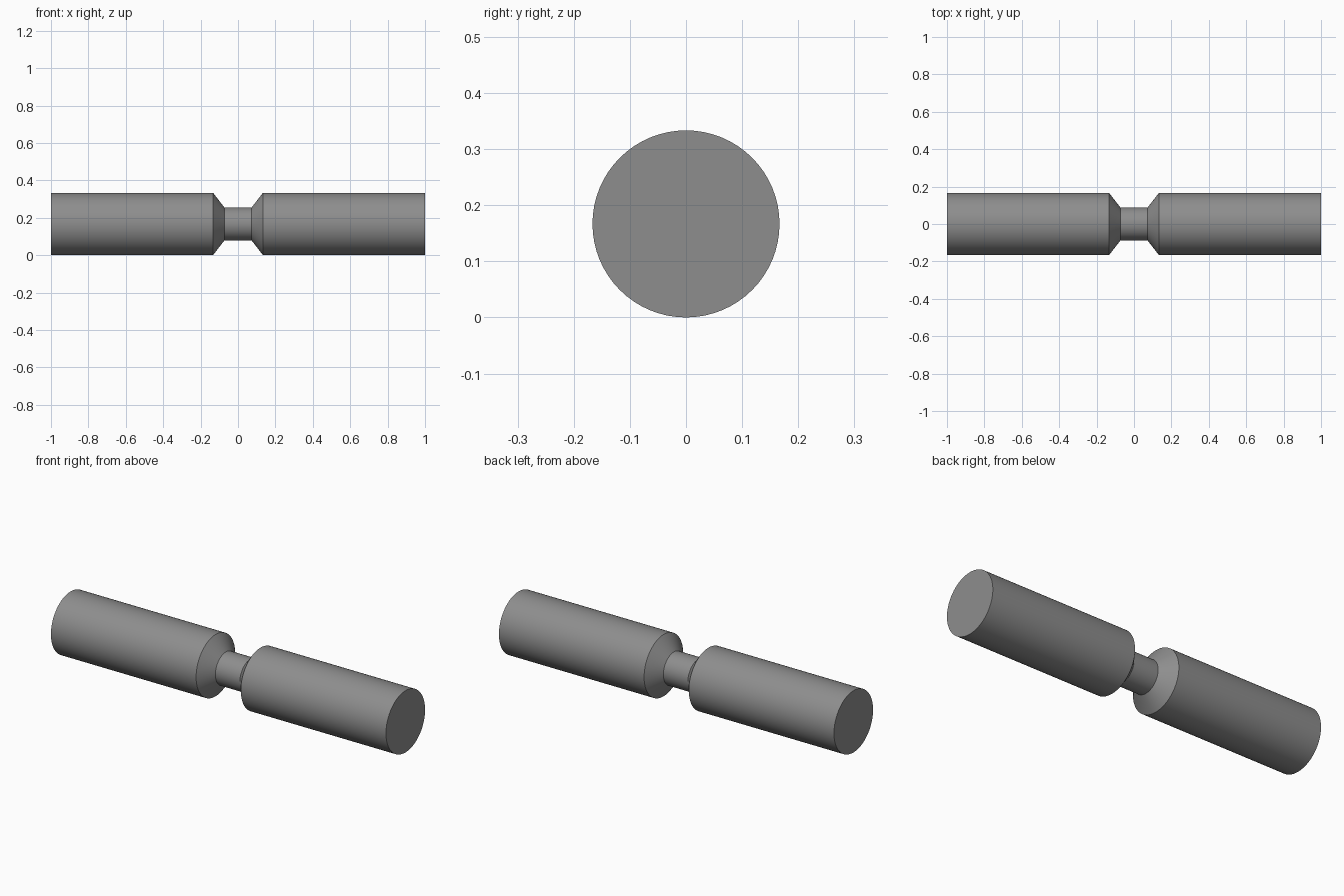
import bpy, bmesh, math

if "Cube" in bpy.data.objects:
    bpy.data.objects.remove(bpy.data.objects["Cube"])

SEGMENTS = 64
R_BODY, R_NECK = 0.1667, 0.0885
X_END, X_SHOULDER, X_NECK = 1.0, 0.1335, 0.073

# Half profile (x, radius), mirrored to give the full turned bar
half = [(X_NECK, R_NECK), (X_SHOULDER, R_BODY), (X_END, R_BODY)]
profile = [(-x, r) for x, r in reversed(half)] + half

# Rings around the x axis, skinned and capped
bm = bmesh.new()
rings = []
for x, r in profile:
    rings.append([bm.verts.new((x,
                                r * math.cos(2 * math.pi * i / SEGMENTS),
                                R_BODY + r * math.sin(2 * math.pi * i / SEGMENTS)))
                  for i in range(SEGMENTS)])
for a, b in zip(rings, rings[1:]):
    for i in range(SEGMENTS):
        j = (i + 1) % SEGMENTS
        bm.faces.new((a[i], a[j], b[j], b[i]))
bm.faces.new(rings[0])
bm.faces.new(rings[-1])
bmesh.ops.recalc_face_normals(bm, faces=bm.faces)

mesh = bpy.data.meshes.new("necked_bar")
bm.to_mesh(mesh)
bm.free()
bar = bpy.data.objects.new("necked_bar", mesh)
bpy.context.collection.objects.link(bar)

# Dark grey finish
mat = bpy.data.materials.new("dark_grey")
mat.diffuse_color = (0.27, 0.27, 0.27, 1.0)
mat.use_nodes = True
mat.node_tree.nodes["Principled BSDF"].inputs["Base Color"].default_value = mat.diffuse_color
mesh.materials.append(mat)

# Smooth round sides, crisp shoulders and ends
bpy.context.view_layer.objects.active = bar
bar.select_set(True)
bpy.ops.object.shade_smooth_by_angle(angle=math.radians(30))
